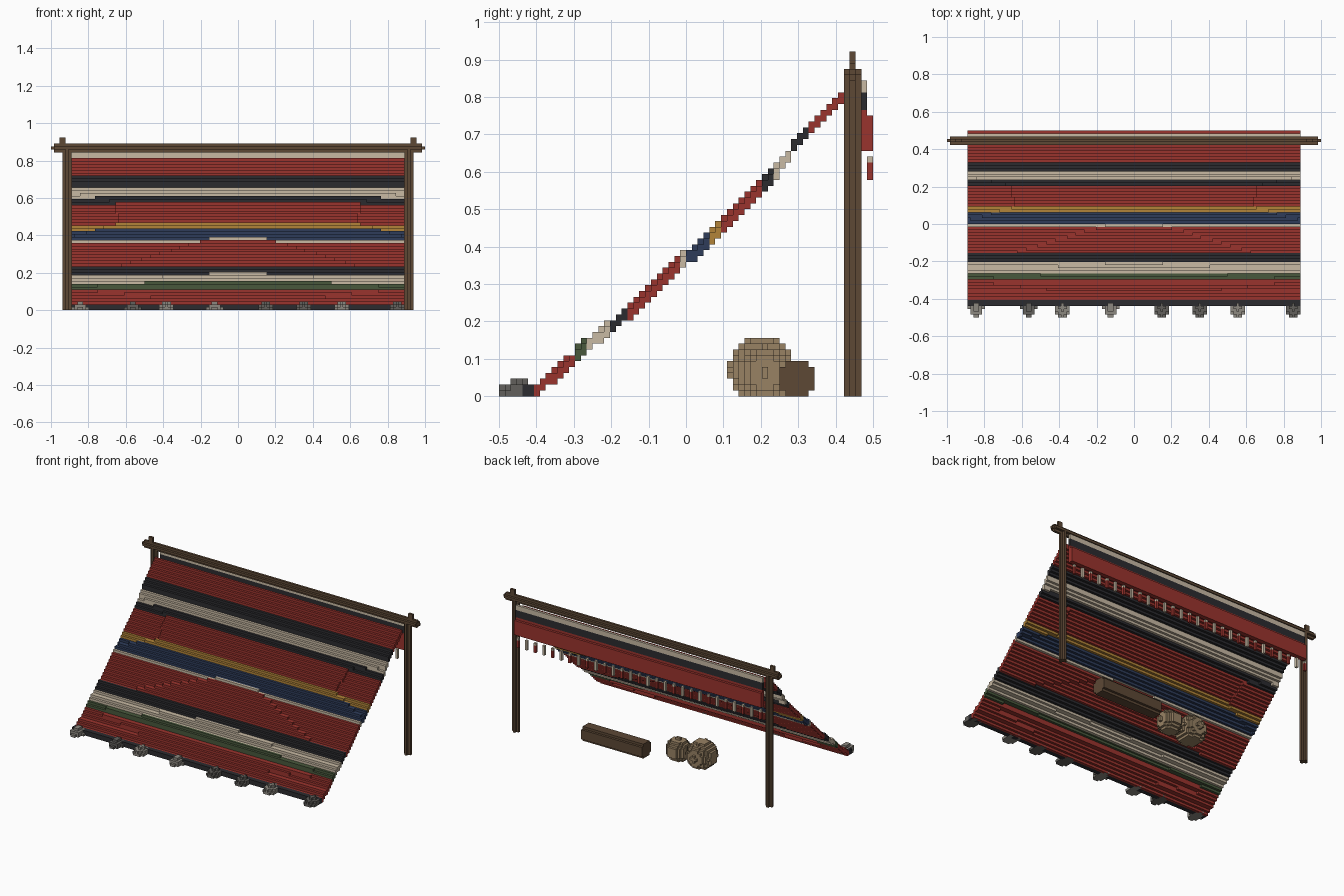
import bpy, bmesh, math
from itertools import product

if "Cube" in bpy.data.objects:
    bpy.data.objects.remove(bpy.data.objects["Cube"])

V = 2 / 128  # size of one block


def material(name, r, g, b):
    lin = [((c / 255 + 0.055) / 1.055) ** 2.4 for c in (r, g, b)] + [1]
    m = bpy.data.materials.new(name)
    m.use_nodes = True
    m.diffuse_color = lin
    bsdf = m.node_tree.nodes["Principled BSDF"]
    bsdf.inputs["Base Color"].default_value = lin
    bsdf.inputs["Roughness"].default_value = 0.9
    return m


RED = material("red wool", 154, 51, 45)
CREAM = material("cream wool", 200, 186, 164)
BLACK = material("black wool", 43, 43, 47)
BLUE = material("blue wool", 46, 60, 90)
GOLD = material("gold wool", 178, 132, 56)
GREEN = material("green wool", 72, 88, 60)
WOOD = material("dark wood", 93, 72, 53)
TAN = material("tan bundle", 152, 130, 100)
STONE = material("light stone", 140, 136, 128)
DARK_STONE = material("dark stone", 98, 96, 92)


def finish(name, bm, mats):
    me = bpy.data.meshes.new(name)
    bm.to_mesh(me)
    bm.free()
    for m in mats:
        me.materials.append(m)
    ob = bpy.data.objects.new(name, me)
    bpy.context.collection.objects.link(ob)
    return ob


def boxes(name, items):
    """Items are (x0, x1, y0, y1, z0, z1, material), in block units."""
    bm = bmesh.new()
    mats = []
    for x0, x1, y0, y1, z0, z1, mat in items:
        if mat not in mats:
            mats.append(mat)
        v = [bm.verts.new((x * V, y * V - 0.5, z * V))
             for x, y, z in product((x0, x1), (y0, y1), (z0, z1))]
        for q in ((0, 1, 3, 2), (4, 6, 7, 5), (0, 4, 5, 1),
                  (2, 3, 7, 6), (0, 2, 6, 4), (1, 5, 7, 3)):
            bm.faces.new([v[k] for k in q]).material_index = mats.index(mat)
    return finish(name, bm, mats)


def blocky_round(name, centre, radii, mat):
    """Ellipsoid made of blocks, cut off at the ground; centre and radii in block units."""
    lo = [math.floor(c - r) for c, r in zip(centre, radii)]
    hi = [math.ceil(c + r) for c, r in zip(centre, radii)]
    cells = {p for p in product(*(range(a, b) for a, b in zip(lo, hi)))
             if p[2] >= 0 and sum(((q + .5 - c) / r) ** 2
                                  for q, c, r in zip(p, centre, radii)) <= 1}
    bm = bmesh.new()
    for p in cells:
        for axis, side in product(range(3), (0, 1)):
            n = list(p)
            n[axis] += 2 * side - 1
            if tuple(n) in cells:
                continue
            u, w = (axis + 1) % 3, (axis + 2) % 3
            ring = []
            for du, dw in ((0, 0), (1, 0), (1, 1), (0, 1)):
                c = list(p)
                c[axis] += side
                c[u] += du
                c[w] += dw
                ring.append(bm.verts.new((c[0] * V, c[1] * V - 0.5, c[2] * V)))
            bm.faces.new(ring if side else ring[::-1])
    bmesh.ops.remove_doubles(bm, verts=bm.verts, dist=V / 10)
    return finish(name, bm, [mat])


# Sloping cloth: stripes as (first row, end row, colour)
STRIPES = [(4, 6, BLACK), (6, 13, RED), (13, 15, GREEN), (15, 19, CREAM), (19, 22, BLACK),
           (22, 31, RED), (31, 32, CREAM), (32, 36, BLUE), (36, 38, GOLD), (38, 45, RED),
           (45, 47, BLACK), (47, 50, CREAM), (50, 53, BLACK), (53, 59, RED)]
# Sag as (first row, end row, drop at the edges, raised half width at start and end)
SAG = [(4, 9, 4, 57, 57), (9, 13, 5, 30, 57), (13, 15, 5, 48, 32), (15, 17, 5, 57, 57),
       (17, 19, 6, 26, 10), (19, 22, 6, 57, 57), (22, 32, 7, 40, 10), (32, 33, 7, 57, 57),
       (33, 38, 8, 56, 42), (38, 45, 8, 41, 42), (45, 48, 8, 44, 54), (48, 50, 7, 57, 57),
       (50, 59, 6, 57, 57)]
HALF = 57
cloth = []
for a, b, colour in STRIPES:
    for i in range(a, b):
        s, e, drop, w0, w1 = next(t for t in SAG if t[0] <= i < t[1])
        w = round(w0 + (w1 - w0) * (i - s) / max(1, e - s - 1))
        if w == HALF:
            drop, raised = (drop, 0)
        else:
            raised = 1
        top = max(2, i - drop)
        cloth.append((-w, w, i, i + 1, top + raised - 2, top + raised, colour))
        if w < HALF:
            cloth.append((-HALF, -w, i, i + 1, top - 2, top, colour))
            cloth.append((w, HALF, i, i + 1, top - 2, top, colour))
boxes("sloping_cloth", cloth)

# Flap hanging behind the beam
boxes("back_flap", [(-HALF, HALF, 62, 63, 52, 54, CREAM), (-HALF, HALF, 62, 63, 49, 52, BLACK),
                    (-HALF, HALF, 62, 63, 42, 49, RED), (-HALF, HALF, 63, 64, 42, 48, RED)])

# Tassels under the flap, alternating red and cream tails
tassels = []
for n, x in enumerate(range(-HALF, HALF, 4)):
    tassels.append((x, x + 1, 63, 64, 40, 41, CREAM))
    tassels.append((x, x + 1, 63, 64, 37, 40, CREAM if n % 2 else RED))
boxes("tassels", tassels)

# Posts with a notched cross-section and a peg on top
for side, name in ((-1, "right_post"), (1, "left_post")):
    def span(a, b):
        return (a, b) if side > 0 else (-b, -a)
    boxes(name, [(*span(57, 60), 60, 61, 0, 56, WOOD), (*span(58, 59), 59, 60, 0, 56, WOOD),
                 (*span(58, 59), 61, 62, 0, 56, WOOD), (*span(59, 61), 60, 61, 56, 59, WOOD)])

# Ridge beam
boxes("ridge_beam", [(-64, 64, 60, 61, 55, 56, WOOD), (-63, 63, 60, 61, 54, 55, WOOD),
                     (-63, 63, 60, 61, 56, 57, WOOD), (-63, 63, 59, 60, 55, 56, WOOD),
                     (-63, 63, 61, 62, 55, 56, WOOD)])

# Log lying under the shelter
boxes("log", [(5, 33, 48, 54, 2, 4, WOOD), (5, 33, 49, 53, 0, 2, WOOD),
              (5, 33, 49, 53, 4, 6, WOOD), (5, 33, 48, 49, 1, 2, WOOD),
              (5, 33, 53, 54, 1, 2, WOOD), (5, 33, 48, 49, 4, 5, WOOD),
              (5, 33, 53, 54, 4, 5, WOOD)])

# Round bundles
blocky_round("large_bundle", (-16.5, 45, 4.5), (5.6, 5.6, 5.6), TAN)
blocky_round("small_bundle", (-6, 45.5, 4), (4.6, 4.6, 4.6), TAN)

# Stones weighing down the front hem
for n, (x, mat) in enumerate([(-54, STONE), (-36, DARK_STONE), (-24.5, STONE), (-8, STONE),
                              (9.5, DARK_STONE), (22.5, DARK_STONE), (35.5, STONE),
                              (54.5, DARK_STONE)]):
    blocky_round(f"stone_{n + 1}", (x, 3.5, 0.5), (2.6, 3.4, 2.2), mat)
